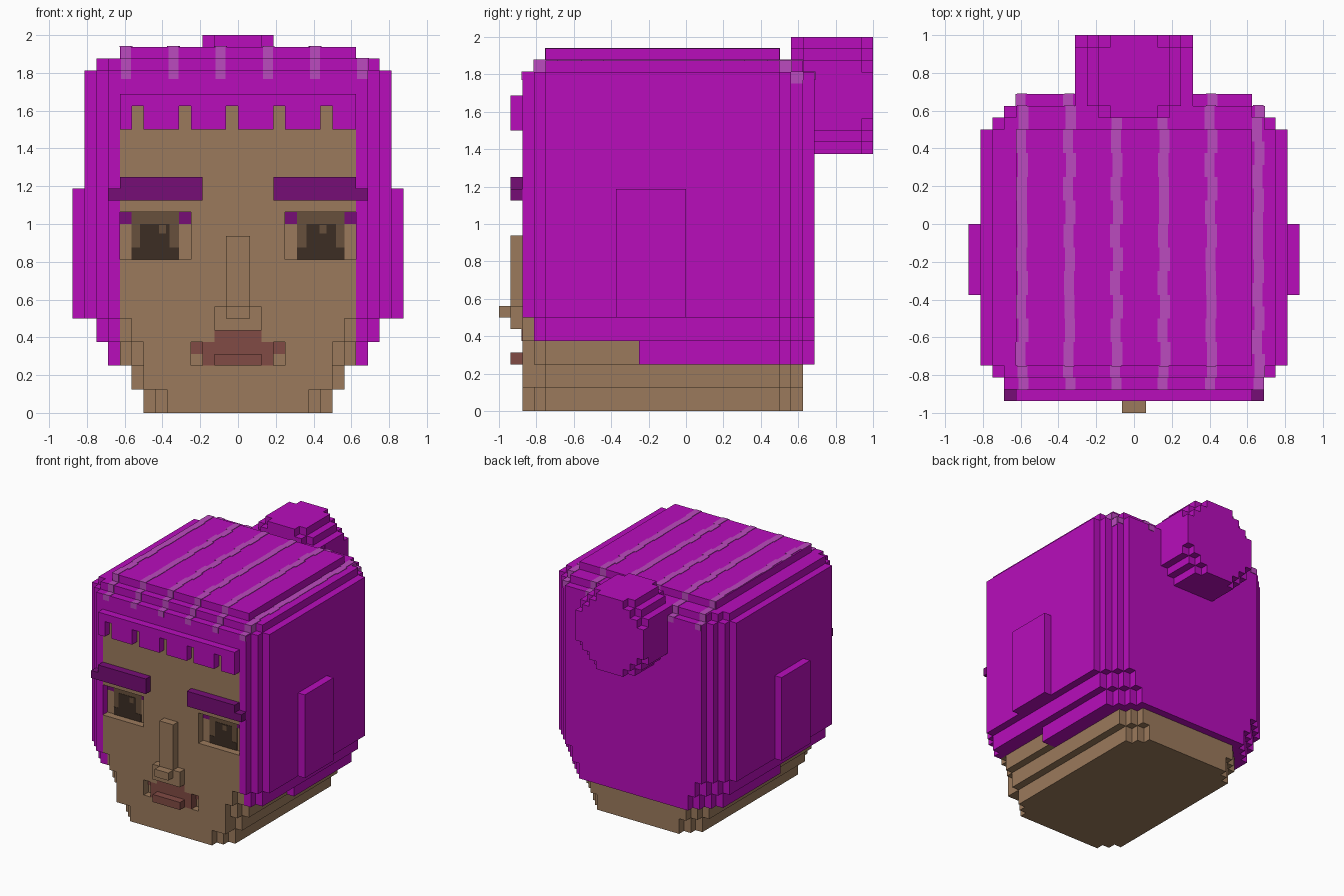
import bpy, bmesh, math

cube = bpy.data.objects.get("Cube")
if cube:
    bpy.data.objects.remove(cube, do_unlink=True)

U = 1 / 16      # size of one block
T = 0.06        # thickness of painted plates, in blocks


def material(name, r, g, b):
    m = bpy.data.materials.new(name)
    m.use_nodes = True
    m.diffuse_color = (r, g, b, 1)
    for node in m.node_tree.nodes:
        if node.type == 'BSDF_PRINCIPLED':
            node.inputs["Base Color"].default_value = (r, g, b, 1)
            node.inputs["Roughness"].default_value = 0.9
    return m


HAIR = material("magenta hair", 0.48, 0.004, 0.50)
STREAK = material("pale magenta streak", 0.50, 0.07, 0.52)
BROW = material("dark purple", 0.18, 0.004, 0.18)
SKIN = material("tan skin", 0.33, 0.195, 0.107)
LIPS = material("red brown lips", 0.22, 0.07, 0.058)
EYE = material("mid brown eye", 0.136, 0.08, 0.045)
IRIS = material("dark brown iris", 0.045, 0.026, 0.017)


def finish(name, bm, mat):
    bmesh.ops.recalc_face_normals(bm, faces=bm.faces)
    bmesh.ops.scale(bm, vec=(U, U, U), verts=bm.verts)
    me = bpy.data.meshes.new(name)
    bm.to_mesh(me)
    bm.free()
    me.materials.append(mat)
    bpy.context.collection.objects.link(bpy.data.objects.new(name, me))


def part(name, mat, boxes):
    """One object from boxes given as (x0, x1, y0, y1, z0, z1) in blocks."""
    bm = bmesh.new()
    for x0, x1, y0, y1, z0, z1 in boxes:
        vs = bmesh.ops.create_cube(bm, size=1)["verts"]
        bmesh.ops.scale(bm, vec=(x1 - x0, y1 - y0, z1 - z0), verts=vs)
        bmesh.ops.translate(bm, vec=((x0 + x1) / 2, (y0 + y1) / 2, (z0 + z1) / 2), verts=vs)
    finish(name, bm, mat)


def both(*boxes):
    return list(boxes) + [(-b[1], -b[0]) + tuple(b[2:]) for b in boxes]


def layer(name, mat, z0, z1, steps, notch=None):
    """Symmetric slab with stepped corners; steps run widest first as (half width, y0, y1)."""
    pts = []
    for i in reversed(range(len(steps))):
        w, front, _ = steps[i]
        pts += [(w, front), (w, steps[max(i - 1, 0)][1])]
    if notch:
        w, depth = notch
        pts = [p for p in pts if p[0] >= w]
        pts = [(w, depth)] + pts
    for i, (w, _, back) in enumerate(steps):
        pts += [(w, steps[max(i - 1, 0)][2]), (w, back)]
    half = [p for i, p in enumerate(pts) if i == 0 or p != pts[i - 1]]
    outline = half + [(-x, y) for x, y in reversed(half)]
    bm = bmesh.new()
    base = bm.faces.new([bm.verts.new((x, y, z0)) for x, y in outline])
    top = bmesh.ops.extrude_face_region(bm, geom=[base])["geom"]
    bmesh.ops.translate(bm, vec=(0, 0, z1 - z0),
                        verts=[v for v in top if isinstance(v, bmesh.types.BMVert)])
    finish(name, bm, mat)


# Jaw and neck layers
layer("chin", SKIN, 0, 2, [(8, -12, 8), (7, -13, 9), (6, -14, 10)])
layer("jaw", SKIN, 2, 4, [(9, -12, 8), (8, -14, 9), (7, -14, 10)])
layer("lower_cheeks", SKIN, 4, 6, [(10, -12, -4), (9, -13, -4)])

# Face front, with openings for the eyes and mouth corners
part("face_core", SKIN, [(-10, 10, -13, -11.9, 6, 26)])
part("face_front", SKIN, [
    (-10, 10, -14, -13, 17, 26),
    (-4, 4, -14, -13, 13, 17),
    (-10, 10, -14, -13, 8, 13),
    (-9, 9, -14, -13, 6, 8)] + both((4, 8, -14, -13, 4, 6)))

# Nose
part("nose", SKIN, [(-1, 1, -15, -14, 9, 15), (-2, 2, -15, -14, 7, 9),
                    (-1, 1, -16, -15, 8, 9)])

# Mouth
part("mouth", LIPS, [(-3, 3, -14, -13, 4, 6), (-2, 2, -14 - T, -14, 6, 7),
                     (-2, 2, -15, -14, 4, 5)] + both((3, 4, -13 - T, -13, 5, 6)))

# Eyes and brows
part("eyes", EYE, both((5, 9, -13 - T, -13, 13, 17)))
part("irises", IRIS, both((5, 9, -13 - T * 1.6, -13, 13, 14),
                          (5.8, 8.3, -13 - T * 1.6, -13, 14, 16)))
part("eye_glints", EYE, [(x, x + 0.6, -13 - T * 2.2, -13, 15.2, 15.9) for x in (-6.7, 6.9)])
part("eyelid_corners", BROW, both((9, 10, -13 - T, -13, 16, 17), (4, 5, -13 - T, -13, 16, 17)))
part("eyebrows", BROW, both((3, 10, -15, -14, 18, 20), (10, 11, -15, -14, 18, 19)))

# Hair layers from nape to crown
body = [(13, -12, 8), (12, -13, 9), (11, -14, 10), (10, -14, 11)]
layer("hair_nape", HAIR, 4, 6, [(11, -4, 8), (10, -4, 9), (9, -4, 10), (8, -4, 11)])
layer("hair_lower", HAIR, 6, 8,
      [(12, -12, 8), (11, -13, 9), (10, -13, 10), (9, -13, 11)], notch=(10, -12))
layer("hair_sides", HAIR, 8, 26, body, notch=(10, -12))
layer("hair_band", HAIR, 26, 29, body)
layer("hair_upper", HAIR, 29, 30, [(12, -12, 8), (11, -13, 9), (10, -13, 10)])
part("hair_crown", HAIR, [(-10, 10, -12, 8, 30, 31)])
part("ear_covers", HAIR, both((13, 14, -6, 0, 8, 19)))

# Fringe: a band with teeth between narrow gaps
gaps = range(-9, 8, 4)
starts = [-10] + [g + 1 for g in gaps]
ends = list(gaps) + [10]
part("fringe", HAIR, [(-10, 10, -15, -14, 26, 27)] +
     [(a, b, -15, -14, 24, 26) for a, b in zip(starts, ends)])

# Bun: blocky ball, one row of blocks per height and depth
rows = []
for y in range(9, 16):
    for z in range(22, 32):
        room = 32 - (y - 12) ** 2 - (z - 26.5) ** 2
        if room > 0.25:
            w = min(5, math.floor(math.sqrt(room) + 0.5))
            rows.append((-w, w, y, y + 1, z, z + 1))
part("bun", HAIR, rows)

# Streaks running over the steps of the crown
LOW = 28.3
inner = [(-14, -13, 29), (-13, -12, 30), (-12, 8, 31), (8, 10, 30), (10, 11, 29)]
outer = [(-14, -13, 29), (-13, 9, 30), (9, 10, 29)]
streaks = []
for k in range(6):
    x = -9.9 + 4 * k
    treads = outer if k == 5 else inner
    heights = [LOW] + [t[2] for t in treads] + [LOW]
    for i, (y0, y1, z) in enumerate(treads):
        y = y0
        while y < y1:
            end = min(y + 2, y1)
            sway = 0.13 * math.sin(y * 1.7 + k)
            streaks.append((x + sway, x + 0.85 + sway, y, end, z, z + T))
            y = end
        if heights[i] < z:
            streaks.append((x, x + 0.85, y0 - T, y0, heights[i], z + T))
        if heights[i + 2] < z:
            streaks.append((x, x + 0.85, y1, y1 + T, heights[i + 2], z + T))
# Streak patches on the outer corner steps
for y, z in ((-13, 29), (8, 29), (9, 28)):
    streaks.append((11, 11 + T, y, y + 1, z, z + 1))
part("hair_streaks", STREAK, streaks)
